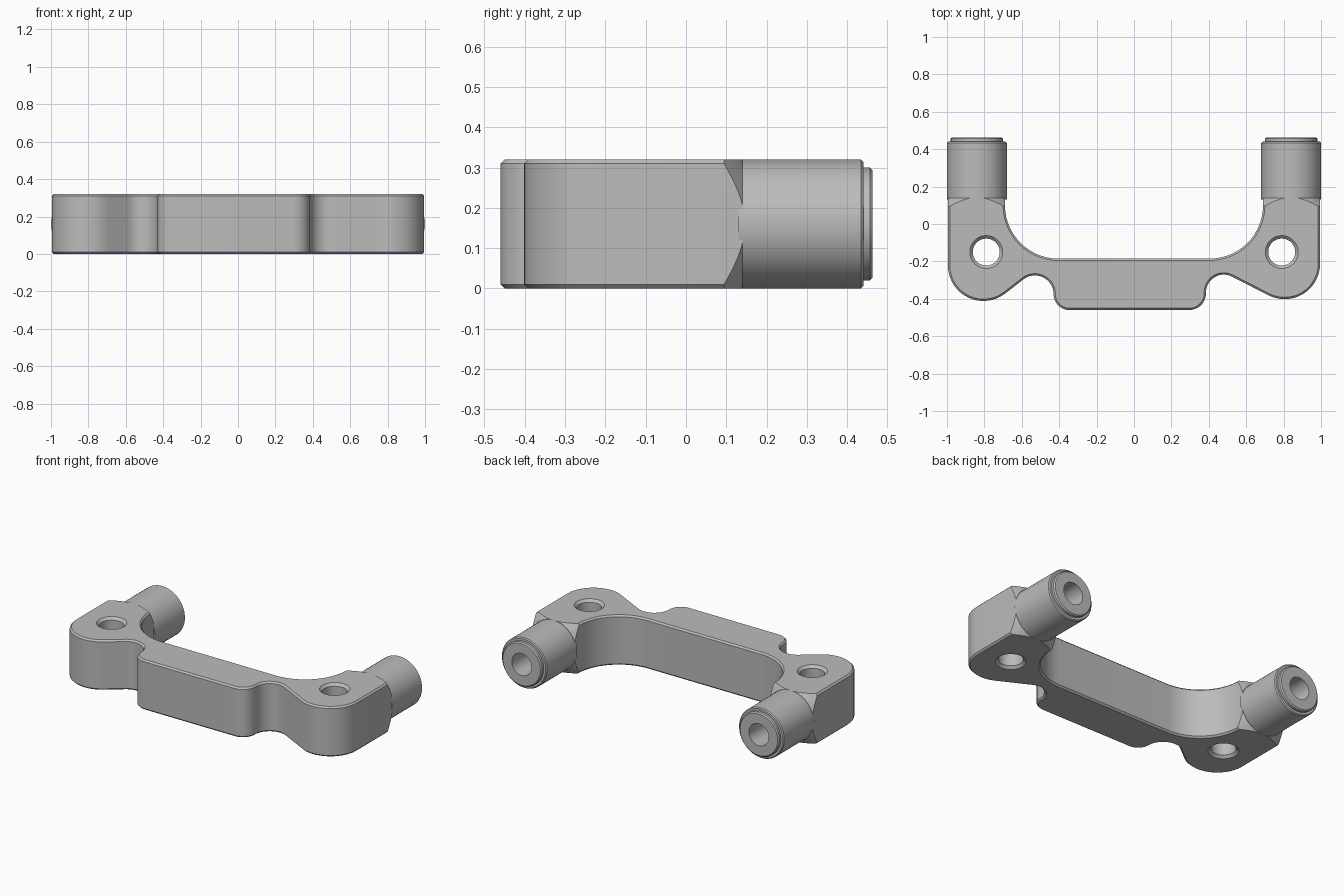
import bpy, bmesh, math
from mathutils import Vector

cube = bpy.data.objects.get("Cube")
if cube:
    bpy.data.objects.remove(cube, do_unlink=True)

HEIGHT = 0.32
MID = HEIGHT / 2
POST_X = 0.84
POST_BASE = 0.14

grey = bpy.data.materials.new("plain grey")
grey.use_nodes = True
COLOUR = (0.5, 0.5, 0.5, 1)
grey.diffuse_color = COLOUR
grey.node_tree.nodes["Principled BSDF"].inputs["Base Color"].default_value = COLOUR


def add_object(name, bm):
    bmesh.ops.recalc_face_normals(bm, faces=bm.faces)
    mesh = bpy.data.meshes.new(name)
    bm.to_mesh(mesh)
    bm.free()
    mesh.materials.append(grey)
    obj = bpy.data.objects.new(name, mesh)
    bpy.context.collection.objects.link(obj)
    return obj


def activate(obj):
    bpy.ops.object.select_all(action='DESELECT')
    obj.select_set(True)
    bpy.context.view_layer.objects.active = obj


def smooth(obj):
    activate(obj)
    bpy.ops.object.shade_smooth_by_angle(angle=math.radians(25))


def fillet(corners, steps=14):
    """Round each (x, y, radius) corner of a closed polygon."""
    points = []
    for i, (x, y, r) in enumerate(corners):
        p = Vector((x, y))
        if r == 0:
            points.append(p)
            continue
        a = (Vector(corners[i - 1][:2]) - p).normalized()
        b = (Vector(corners[(i + 1) % len(corners)][:2]) - p).normalized()
        half = a.angle(b) / 2
        centre = p + (a + b).normalized() * (r / math.sin(half))
        start = p + a * (r / math.tan(half)) - centre
        end = p + b * (r / math.tan(half)) - centre
        sweep = start.angle(end)
        for k in range(steps + 1):
            t = k / steps
            points.append(centre + (start * math.sin((1 - t) * sweep)
                                    + end * math.sin(t * sweep)) / math.sin(sweep))
    return points


def lathe(name, profile, place, closed, sides=64):
    """Turn a (radius, distance) profile; place maps (u, v, distance) to a point."""
    bm = bmesh.new()
    rings = []
    for r, d in profile:
        ring = []
        for k in range(sides):
            a = math.tau * k / sides
            ring.append(bm.verts.new(place(r * math.cos(a), r * math.sin(a), d)))
        rings.append(ring)
    pairs = list(zip(rings, rings[1:]))
    if closed:
        pairs.append((rings[-1], rings[0]))
    for low, high in pairs:
        for k in range(sides):
            n = (k + 1) % sides
            bm.faces.new((low[k], low[n], high[n], high[k]))
    bmesh.ops.remove_doubles(bm, verts=bm.verts, dist=1e-5)
    return add_object(name, bm)


# Bracket plate: rounded outline, extruded, with chamfered rims
outline = fillet([
    (-0.43, -0.46, 0.085), (0.385, -0.46, 0.09),
    (0.385, -0.21, 0.095), (0.995, -0.523, 0.19),
    (0.995, POST_BASE, 0), (0.69, POST_BASE, 0),
    (0.69, -0.185, 0.285), (-0.69, -0.185, 0.285),
    (-0.69, POST_BASE, 0), (-0.995, POST_BASE, 0),
    (-0.995, -0.611, 0.19), (-0.43, -0.17, 0.1),
])
bm = bmesh.new()
base = bm.faces.new([bm.verts.new((p.x, p.y, 0)) for p in outline])
top = bmesh.ops.extrude_face_region(bm, geom=[base])["geom"]
bmesh.ops.translate(bm, vec=(0, 0, HEIGHT),
                    verts=[g for g in top if isinstance(g, bmesh.types.BMVert)])
bmesh.ops.recalc_face_normals(bm, faces=bm.faces)
rims = [e for e in bm.edges
        if abs(e.verts[0].co.z - e.verts[1].co.z) < 1e-4
        and min(v.co.y for v in e.verts) < POST_BASE - 0.001]
bmesh.ops.bevel(bm, geom=rims, offset=0.01, segments=1, affect='EDGES',
                clamp_overlap=False)
bracket = add_object("bracket_plate", bm)

cutters = []
for side, sign in (("left", 1), ("right", -1)):
    def along_y(u, v, d, s=sign):
        return (s * POST_X + u, d, MID + v)

    def along_z(u, v, d, s=sign):
        return (s * 0.79 + u, -0.15 + v, d)

    # Conical trim around the post root
    cutters.append(lathe(side + "_cone_cutter",
                         [(0.162, 0.14), (0.31, 0.014), (0.31, 0.2), (0.162, 0.2)],
                         along_y, True))
    # Countersunk bolt hole through the plate
    cutters.append(lathe(side + "_bolt_hole_cutter",
                         [(0, -0.02), (0.108, -0.02), (0.072, 0.016),
                          (0.072, HEIGHT - 0.016), (0.108, HEIGHT + 0.02),
                          (0, HEIGHT + 0.02)], along_z, False))
    # Blind bore continuing from the post
    cutters.append(lathe(side + "_bore_cutter",
                         [(0, 0.05), (0.07, 0.05), (0.07, 0.3), (0, 0.3)],
                         along_y, False))
    # Hollow post with a stepped, chamfered end
    smooth(lathe(side + "_post",
                 [(0.07, 0.13), (0.16, 0.13), (0.16, 0.434), (0.154, 0.44),
                  (0.14, 0.44), (0.14, 0.456), (0.133, 0.463), (0.07, 0.463)],
                 along_y, True))

activate(bracket)
for cutter in cutters:
    mod = bracket.modifiers.new(cutter.name, 'BOOLEAN')
    mod.operation = 'DIFFERENCE'
    mod.solver = 'EXACT'
    mod.object = cutter
    bpy.ops.object.modifier_apply(modifier=mod.name)
for cutter in cutters:
    bpy.data.objects.remove(cutter, do_unlink=True)
smooth(bracket)
